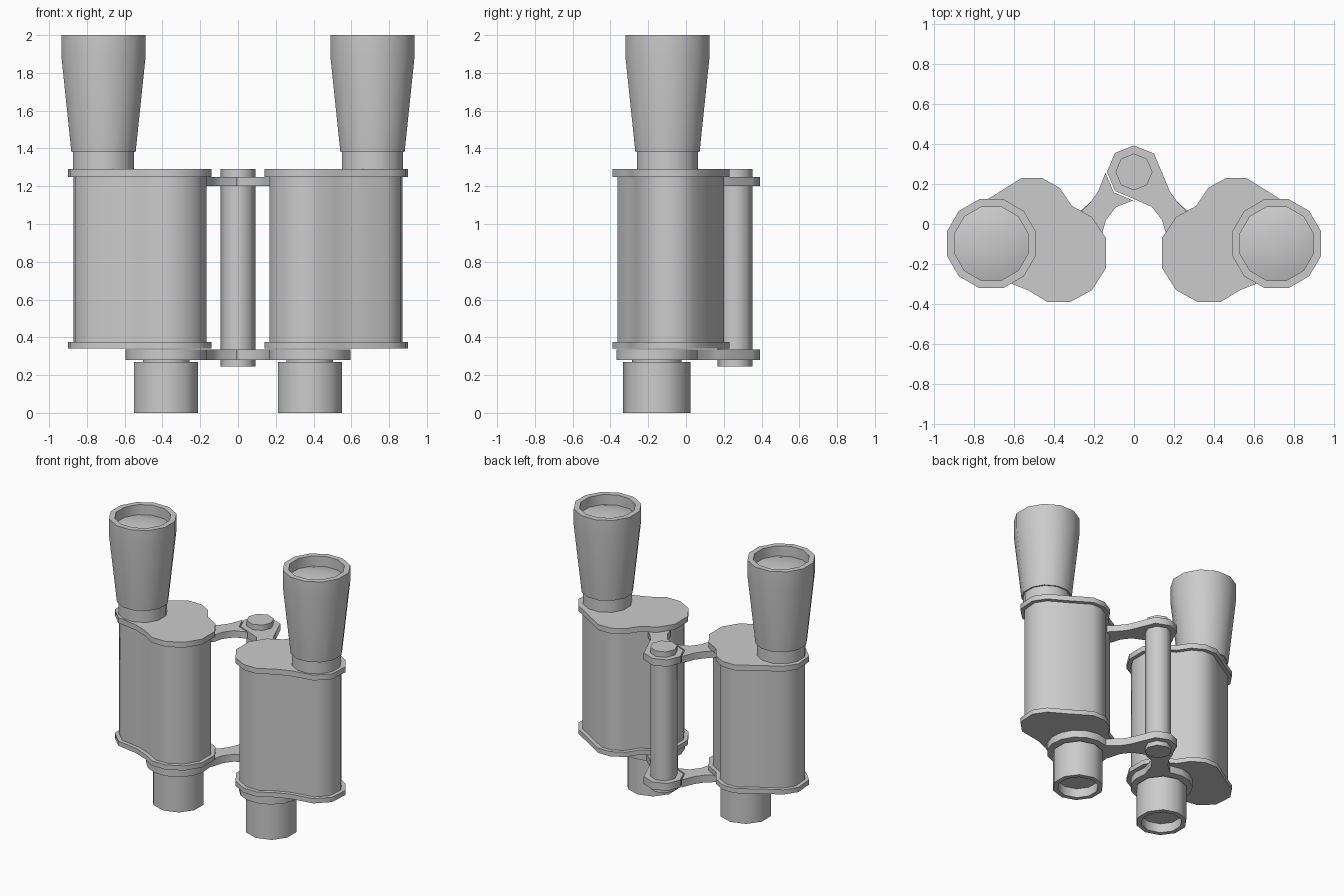
import bpy, bmesh
from math import cos, sin, radians
from mathutils import Vector

cube = bpy.data.objects.get("Cube")
if cube:
    bpy.data.objects.remove(cube)

GREY = (0.6, 0.6, 0.6, 1)
metal = bpy.data.materials.new("plain_grey")
metal.use_nodes = True
metal.diffuse_color = GREY
metal.node_tree.nodes["Principled BSDF"].inputs["Base Color"].default_value = GREY


def finish(name, bm):
    bmesh.ops.recalc_face_normals(bm, faces=bm.faces)
    mesh = bpy.data.meshes.new(name)
    bm.to_mesh(mesh)
    bm.free()
    mesh.materials.append(metal)
    for p in mesh.polygons:
        p.use_smooth = True
    mesh.set_sharp_from_angle(angle=radians(50))
    obj = bpy.data.objects.new(name, mesh)
    bpy.context.collection.objects.link(obj)
    return obj


def lathe(name, centre, profile, sides, turn=0):
    """Revolve (radius, z) pairs; a zero radius closes to a point."""
    bm = bmesh.new()
    rings = []
    for r, z in profile:
        angles = [radians(turn + 360 * i / sides) for i in range(sides if r else 1)]
        rings.append([bm.verts.new((centre[0] + r * cos(a), centre[1] + r * sin(a), z))
                      for a in angles])
    for a, b in zip(rings, rings[1:]):
        for i in range(sides):
            j = (i + 1) % sides
            quad = [a[i % len(a)], a[j % len(a)], b[j % len(b)], b[i % len(b)]]
            bm.faces.new(list(dict.fromkeys(quad)))
    return finish(name, bm)


def prism(name, outline, side, z0, z1):
    """Extrude an outline upward, mirrored across x when side is -1."""
    bm = bmesh.new()
    face = bm.faces.new([bm.verts.new((side * x, y, z0)) for x, y in outline])
    top = bmesh.ops.extrude_face_region(bm, geom=[face])["geom"]
    bmesh.ops.translate(bm, vec=(0, 0, z1 - z0),
                        verts=[v for v in top if isinstance(v, bmesh.types.BMVert)])
    return finish(name, bm)


def inset(outline, d):
    """Shrink a counter-clockwise outline by d with mitred corners."""
    pts = [Vector(p) for p in outline]
    out = []
    for i, p in enumerate(pts):
        e = (p - pts[i - 1]).normalized()
        f = (pts[(i + 1) % len(pts)] - p).normalized()
        n, m = Vector((-e.y, e.x)), Vector((-f.y, f.x))
        out.append(p + (n + m) * d / (1 + n.dot(m)))
    return out


EYE = (0.38, -0.155)      # small tube axis
BARREL = (0.712, -0.098)  # large tube axis
HINGE = (0, 0.26)

# Body outline, counter-clockwise from the inner front
BODY = [(0.14, -0.22), (0.21, -0.33), (0.32, -0.39), (0.43, -0.39), (0.53, -0.33),
        (0.63, -0.29), (0.8, -0.26), (0.89, -0.17), (0.9, -0.03), (0.84, 0.06),
        (0.72, 0.13), (0.56, 0.23), (0.46, 0.23), (0.37, 0.18), (0.31, 0.09),
        (0.21, 0.035), (0.14, -0.07)]


def arm_outline(side, radius):
    """Hinge arm ending in a round collar about the small tube."""
    if side > 0:   # carries the complete hub
        hub = [(0, 0.125), (-0.095, 0.165), (-0.135, 0.26), (-0.095, 0.355),
               (0, 0.392), (0.1, 0.352)]
    else:          # butts against the other arm's hub
        hub = [(0.005, 0.117), (0.101, 0.158), (0.142, 0.255)]
    collar = [(EYE[0] + radius * cos(radians(a)), EYE[1] + radius * sin(radians(a)))
              for a in range(114, -199, -24)]
    return (hub + [(0.18, 0.16), (0.217, 0.11)] + collar
            + [(0.16, -0.05), (0.14, 0.02), (0.09, 0.085)])


for side, label in ((1, "left"), (-1, "right")):
    eye = (side * EYE[0], EYE[1])
    barrel = (side * BARREL[0], BARREL[1])

    # Prism housing and its two cover plates
    prism(label + "_housing", inset(BODY, 0.028), side, 0.36, 1.26)
    prism(label + "_lower_plate", BODY, side, 0.34, 0.375)
    prism(label + "_upper_plate", BODY, side, 1.25, 1.29)

    # Hinge arms
    prism(label + "_lower_arm", arm_outline(side, 0.217), side, 0.28, 0.335)
    prism(label + "_upper_arm", arm_outline(side, 0.19), side, 1.2, 1.25)

    # Flared tube with neck and recessed rim
    lathe(label + "_barrel", barrel,
          [(0, 1.28), (0.166, 1.28), (0.166, 1.38), (0.176, 1.38), (0.23, 1.88),
           (0.23, 2.0), (0.19, 2.0), (0.19, 1.92), (0, 1.92)], 12, 15)
    # Shallow domed lens
    lathe(label + "_front_lens", barrel,
          [(0.19, 1.925), (0.14, 1.94), (0.07, 1.95), (0, 1.953)], 12, 15)

    # Hollow small tube
    lathe(label + "_eyepiece", eye,
          [(0, 0.29), (0.13, 0.29), (0.13, 0.27), (0.178, 0.27), (0.178, 0),
           (0.143, 0), (0.143, 0.07), (0, 0.07)], 10, 90)

# Central hinge rod with end caps
lathe("hinge_rod", HINGE, [(0, 0.245), (0.092, 0.245), (0.092, 1.29), (0, 1.29)], 8)
